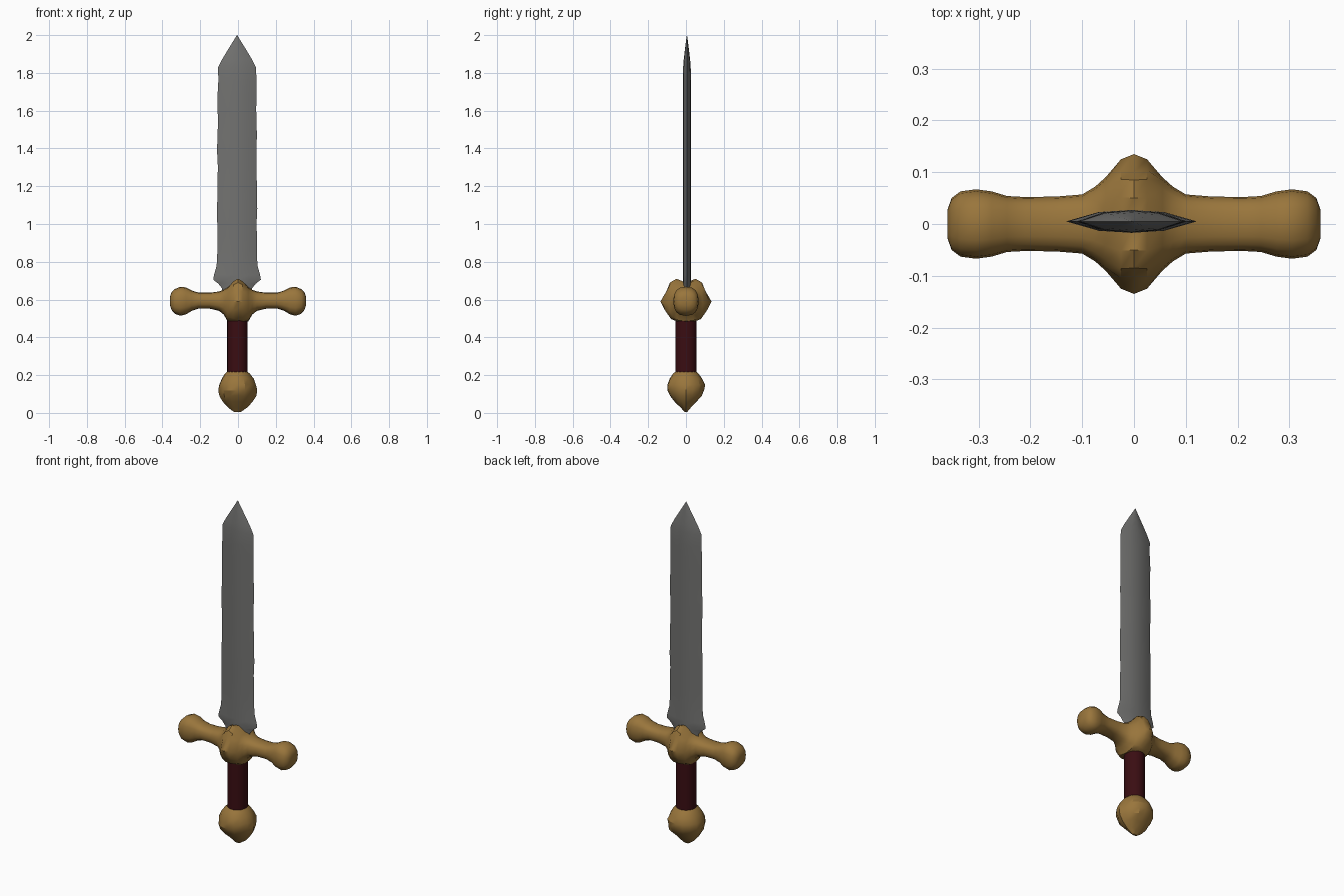
import bpy, bmesh, math, random

if "Cube" in bpy.data.objects:
    bpy.data.objects.remove(bpy.data.objects["Cube"])

random.seed(4)


def material(name, rgb):
    m = bpy.data.materials.new(name)
    m.diffuse_color = (*rgb, 1)
    m.use_nodes = True
    m.node_tree.nodes["Principled BSDF"].inputs["Base Color"].default_value = m.diffuse_color
    return m


steel = material("steel grey", (0.17, 0.17, 0.165))
gold = material("old gold", (0.32, 0.18, 0.045))
red = material("dark red leather", (0.042, 0.004, 0.006))


def loft(name, rings, mat, angle):
    """Skin a list of equal-length point rings and cap both ends."""
    bm = bmesh.new()
    vs = [[bm.verts.new(p) for p in r] for r in rings]
    n = len(rings[0])
    for a, b in zip(vs, vs[1:]):
        for i in range(n):
            j = (i + 1) % n
            bm.faces.new((a[i], a[j], b[j], b[i]))
    bm.faces.new(vs[0][::-1])
    bm.faces.new(vs[-1])
    bmesh.ops.recalc_face_normals(bm, faces=bm.faces)
    me = bpy.data.meshes.new(name)
    bm.to_mesh(me)
    bm.free()
    me.materials.append(mat)
    ob = bpy.data.objects.new(name, me)
    bpy.context.collection.objects.link(ob)
    bpy.ops.object.select_all(action='DESELECT')
    ob.select_set(True)
    bpy.context.view_layer.objects.active = ob
    bpy.ops.object.shade_smooth_by_angle(angle=math.radians(angle))
    return ob


# Blade: flattened hexagonal section with a slight ridge, lightly nicked edges
stations = [(0.60, 0.075, 0.022), (0.66, 0.080, 0.022), (0.685, 0.10, 0.022),
            (0.705, 0.126, 0.022), (0.73, 0.122, 0.022), (0.78, 0.108, 0.022)]
stations += [(0.78 + k * 0.075, 0.107 - k * 0.0004, 0.0215) for k in range(1, 14)]
stations += [(1.83, 0.100, 0.020), (1.87, 0.080, 0.017), (1.92, 0.050, 0.011),
             (1.97, 0.019, 0.005), (2.00, 0.001, 0.0005)]
rings = []
for z, w, t in stations:
    nick = [random.uniform(-0.003, 0.002) if 0.8 < z < 1.8 else 0 for _ in range(2)]
    half = [(w + nick[0], 0), (w * 0.5, t * 0.82), (0, t), (-w * 0.5, t * 0.82),
            (-w - nick[1], 0), (-w * 0.5, -t * 0.82), (0, -t), (w * 0.5, -t * 0.82)]
    rings.append([(x - 0.005, y + 0.005, z) for x, y in half])
loft("blade", rings, steel, 25)

# Crossguard: peaked centre section blending to rounded arms with knob ends
centre = [(0, 0.69), (0.05, 0.71), (0.085, 0.69), (0.10, 0.65), (0.135, 0.59),
          (0.115, 0.55), (0.075, 0.495), (0.035, 0.48), (0, 0.48)]


def arm(x, hy, top, bottom, blend=0):
    pts = []
    for k, (cy, cz) in enumerate(centre):
        a = math.pi / 2 - math.pi * k / 8
        y = hy * max(math.cos(a), 0) ** 0.8
        s = math.sin(a)
        z = (top + bottom) / 2 + (top - bottom) / 2 * math.copysign(abs(s) ** 0.8, s)
        pts.append((y + (cy - y) * blend, z + (cz - z) * blend))
    pts += [(-y, z) for y, z in pts[-2:0:-1]]
    return [(x, y, z) for y, z in pts]


side = [(0.025, 0.115, 0.69, 0.48, 0.5), (0.055, 0.090, 0.665, 0.485), (0.075, 0.072, 0.652, 0.52),
        (0.10, 0.057, 0.643, 0.54), (0.15, 0.053, 0.636, 0.552),
        (0.21, 0.052, 0.637, 0.552), (0.245, 0.054, 0.648, 0.54), (0.275, 0.063, 0.664, 0.522),
        (0.305, 0.067, 0.668, 0.514), (0.335, 0.063, 0.655, 0.525),
        (0.352, 0.050, 0.638, 0.545), (0.36, 0.028, 0.615, 0.57)]
rings = [arm(-s[0], *s[1:]) for s in reversed(side)]
rings.append(arm(0, 0.1, 0.7, 0.48, 1))
rings += [arm(*s) for s in side]
loft("crossguard", rings, gold, 40)


def ellipse(z, rx, ry, n, rough=0.0):
    ring = []
    for i in range(n):
        a = math.tau * i / n
        f = 1 + random.uniform(-rough, rough)
        ring.append((rx * f * math.cos(a) - 0.003, ry * f * math.sin(a),
                     z + random.uniform(-rough, rough) * 0.05))
    return ring


# Grip: plain leather-wrapped cylinder
loft("grip", [ellipse(z, 0.054, 0.056, 24) for z in (0.19, 0.50)], red, 40)

# Pommel: rough carved knob, wedge-shaped at the bottom
profile = [(0.004, 0.016, 0.006, 0), (0.028, 0.050, 0.024, 0.06), (0.06, 0.076, 0.058, 0.06),
           (0.09, 0.095, 0.085, 0.07), (0.12, 0.100, 0.098, 0.05), (0.15, 0.099, 0.098, 0.04),
           (0.18, 0.084, 0.088, 0.03), (0.205, 0.068, 0.070, 0.02), (0.218, 0.054, 0.056, 0)]
loft("pommel", [ellipse(z, rx, ry, 16, r) for z, rx, ry, r in profile], gold, 30)
